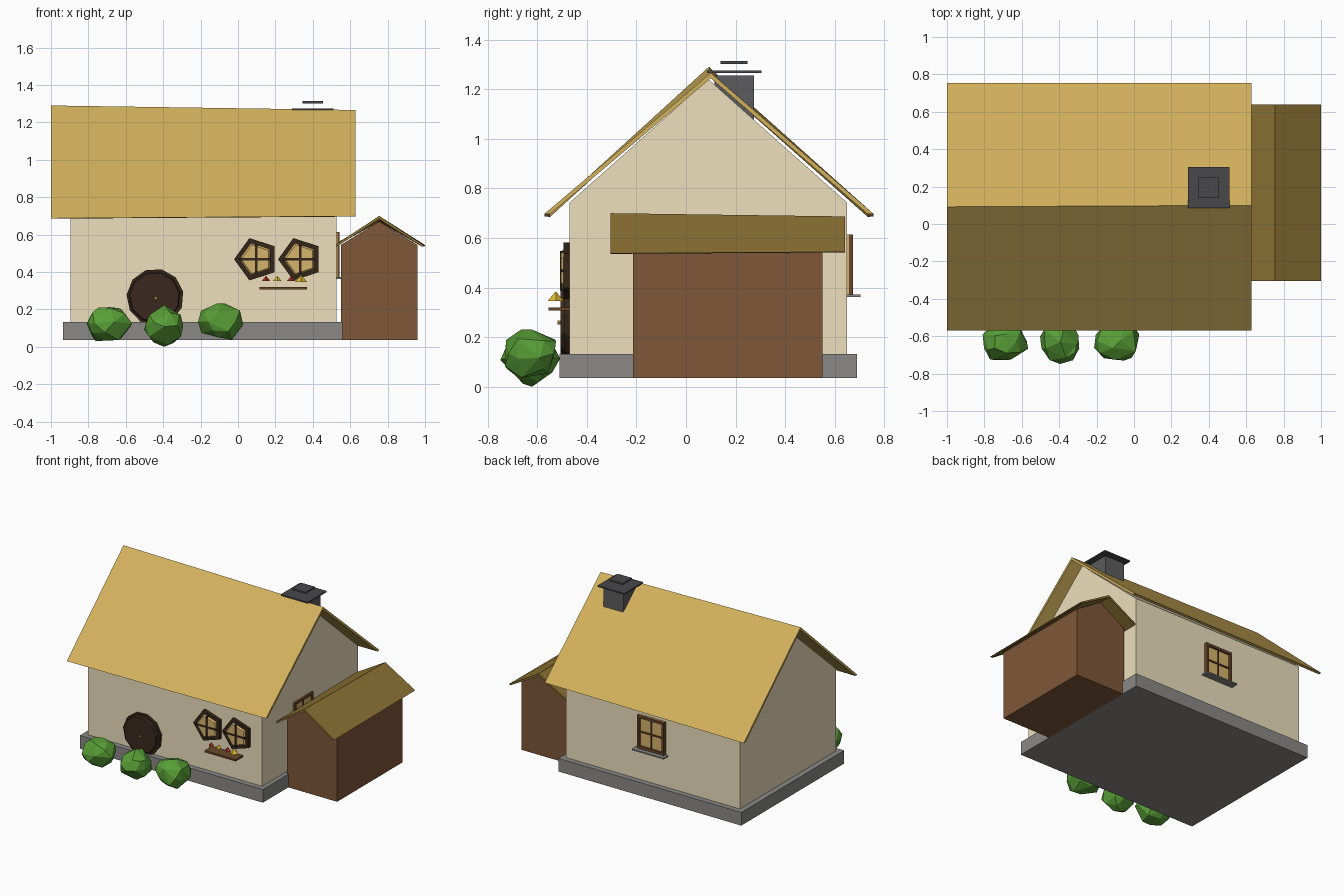
import bpy, bmesh, math, random
from mathutils import Vector, Color

if "Cube" in bpy.data.objects:
    bpy.data.objects.remove(bpy.data.objects["Cube"])

random.seed(7)
# Display colours, converted to linear for the materials
COLORS = {
    "stone": (138, 137, 134), "plaster": (237, 224, 189), "thatch": (210, 177, 92),
    "annex_wood": (126, 87, 56), "annex_roof": (140, 114, 51), "dark_wood": (52, 38, 26),
    "door_wood": (58, 40, 31), "frame_wood": (105, 70, 42), "glass": (215, 180, 108),
    "slate": (92, 92, 94), "cap_slate": (72, 72, 75), "leaf": (88, 158, 54), "red": (170, 45, 35),
    "yellow": (225, 190, 50), "brass": (190, 150, 70),
}
MATS = {}
for key, c in COLORS.items():
    MATS[key] = bpy.data.materials.new(key)
    MATS[key].diffuse_color = (*Color([v / 255 for v in c]).from_srgb_to_scene_linear(), 1)


def finish(name, bm, mat):
    bmesh.ops.recalc_face_normals(bm, faces=bm.faces[:])
    me = bpy.data.meshes.new(name)
    bm.to_mesh(me)
    bm.free()
    me.materials.append(MATS[mat])
    ob = bpy.data.objects.new(name, me)
    bpy.context.collection.objects.link(ob)
    return ob


def loft(name, a, b, mat):
    """Solid between two matching outlines."""
    bm = bmesh.new()
    va = [bm.verts.new(p) for p in a]
    vb = [bm.verts.new(p) for p in b]
    n = len(a)
    for i in range(n):
        j = (i + 1) % n
        bm.faces.new((va[i], va[j], vb[j], vb[i]))
    bm.faces.new(va)
    bm.faces.new(vb)
    return finish(name, bm, mat)


def box(name, x, y, z, mat):
    ring = [(x[0], y[0]), (x[1], y[0]), (x[1], y[1]), (x[0], y[1])]
    return loft(name, [(p, q, z[0]) for p, q in ring], [(p, q, z[1]) for p, q in ring], mat)


def disc(name, x, z, r, y0, y1, n, phase, mat, taper=1.0):
    """Polygonal disc lying on the front wall."""
    angs = [phase + math.tau * i / n for i in range(n)]
    ring = lambda s, y: [(x + s * math.cos(t), y, z + s * math.sin(t)) for t in angs]
    return loft(name, ring(r, y0), ring(r * taper, y1), mat)


def chevron(lo, mid, hi, eave, ridge, t):
    """Gable roof section with level-cut eaves: (across, height) points."""
    return [(lo, eave), (mid, ridge), (hi, eave), (hi - t, eave - 0.002), (mid, ridge - t), (lo + t, eave - 0.002)]


# Base and main walls
box("foundation", (-0.935, 0.56), (-0.51, 0.69), (0.036, 0.133), "stone")
wall = [(-0.47, 0.133), (0.65, 0.133), (0.65, 0.742), (0.09, 1.24), (-0.47, 0.742)]
loft("house_walls", [(-0.895, y, z) for y, z in wall], [(0.527, y, z) for y, z in wall], "plaster")

# Main roof, ridge sagging slightly to the right
left = chevron(-0.57, 0.092, 0.755, 0.687, 1.29, 0.022)
right = chevron(-0.57, 0.10, 0.755, 0.698, 1.266, 0.022)
loft("main_roof", [(-1.0, y, z) for y, z in left], [(0.627, y, z) for y, z in right], "thatch")

# Annex with its own gable roof
side = [(0.55, 0.036), (0.959, 0.036), (0.959, 0.545), (0.755, 0.67), (0.55, 0.545)]
loft("annex_walls", [(x, -0.213, z) for x, z in side], [(x, 0.55, z) for x, z in side], "annex_wood")
front = chevron(0.51, 0.755, 1.0, 0.538, 0.70, 0.018)
back = chevron(0.51, 0.755, 1.0, 0.544, 0.687, 0.018)
loft("annex_roof", [(x, -0.305, z) for x, z in front], [(x, 0.64, z) for x, z in back], "annex_roof")

# Chimney with two stacked plates
box("chimney_stack", (0.32, 0.48), (0.115, 0.275), (1.03, 1.256), "slate")
box("chimney_cap", (0.29, 0.51), (0.085, 0.305), (1.266, 1.275), "cap_slate")
box("chimney_top_plate", (0.345, 0.455), (0.14, 0.248), (1.301, 1.313), "cap_slate")

# Round front door
disc("door_frame", -0.443, 0.265, 0.153, -0.46, -0.49, 11, 0.2, "dark_wood")
disc("door", -0.446, 0.265, 0.142, -0.48, -0.506, 11, 0.2, "door_wood", 0.93)
disc("door_knob", -0.44, 0.26, 0.009, -0.50, -0.518, 6, 0, "brass")

# Five-sided front windows
for i, x in enumerate((0.098, 0.333)):
    z, tag = 0.468, f"front_window_{i + 1}"
    disc(tag + "_frame", x, z, 0.119, -0.46, -0.494, 5, math.pi, "dark_wood")
    disc(tag + "_glass", x, z, 0.095, -0.49, -0.504, 5, math.pi, "glass", 0.85)
    box(tag + "_bar_vertical", (x - 0.006, x + 0.006), (-0.508, -0.49), (z - 0.08, z + 0.08), "dark_wood")
    box(tag + "_bar_horizontal", (x - 0.09, x + 0.077), (-0.508, -0.49), (z - 0.006, z + 0.006), "dark_wood")

# Flower shelf with small blossoms
box("flower_shelf", (0.115, 0.37), (-0.555, -0.47), (0.307, 0.32), "frame_wood")
for i, (x, r) in enumerate(((0.15, 0.022), (0.21, 0.022), (0.285, 0.022), (0.337, 0.032))):
    bm = bmesh.new()
    bmesh.ops.create_cone(bm, cap_ends=True, segments=4, radius1=r, radius2=0, depth=r * 1.2)
    bmesh.ops.translate(bm, verts=bm.verts[:], vec=(x, -0.525, 0.366))
    finish(f"flower_{i + 1}", bm, ("red", "yellow")[i % 2])


# Square windows on the back and right walls
def square_window(tag, place):
    """place maps (across, outward) ranges to x and y ranges."""
    w, h0, h1, t = 0.11, 0.372, 0.615, 0.018
    hm = (h0 + h1) / 2
    parts = {
        "glass": ((-w, w), (-0.01, 0.008), (h0, h1), "glass"),
        "frame_a": ((-w, -w + t), (-0.01, 0.024), (h0, h1), "frame_wood"),
        "frame_b": ((w - t, w), (-0.01, 0.024), (h0, h1), "frame_wood"),
        "frame_top": ((-w, w), (-0.01, 0.024), (h1 - t, h1), "frame_wood"),
        "frame_bottom": ((-w, w), (-0.01, 0.024), (h0, h0 + t), "frame_wood"),
        "bar_vertical": ((-0.005, 0.005), (0, 0.016), (h0, h1), "frame_wood"),
        "bar_horizontal": ((-w, w), (0, 0.016), (hm - 0.005, hm + 0.005), "frame_wood"),
        "sill": ((-w - 0.02, w + 0.02), (-0.01, 0.054), (0.362, 0.372), "stone"),
    }
    for part, (u, n, z, mat) in parts.items():
        x, y = place(u, n)
        box(f"{tag}_{part}", x, y, z, mat)


square_window("back_window", lambda u, n: ([v - 0.18 for v in u], [v + 0.65 for v in n]))
square_window("side_window", lambda u, n: ([v * 0.6 + 0.527 for v in n], u))

# Faceted bushes
for i, (x, y, z, sx, sz) in enumerate(((-0.692, -0.63, 0.125, 0.130, 0.106),
                                       (-0.395, -0.63, 0.114, 0.113, 0.112),
                                       (-0.085, -0.625, 0.134, 0.130, 0.109))):
    bm = bmesh.new()
    bmesh.ops.create_icosphere(bm, subdivisions=2, radius=1)
    for v in bm.verts:
        k = random.uniform(0.82, 1.05)
        v.co = Vector((x + v.co.x * sx * k, y + v.co.y * 0.117 * k, z + v.co.z * sz * k))
    ob = finish(f"bush_{i + 1}", bm, "leaf")
    ob.modifiers.new("facets", "DECIMATE").ratio = 0.6

for m in bpy.data.materials:
    if m.users and not m.is_grease_pencil:
        m.use_nodes = True
        m.node_tree.nodes["Principled BSDF"].inputs["Base Color"].default_value = m.diffuse_color
